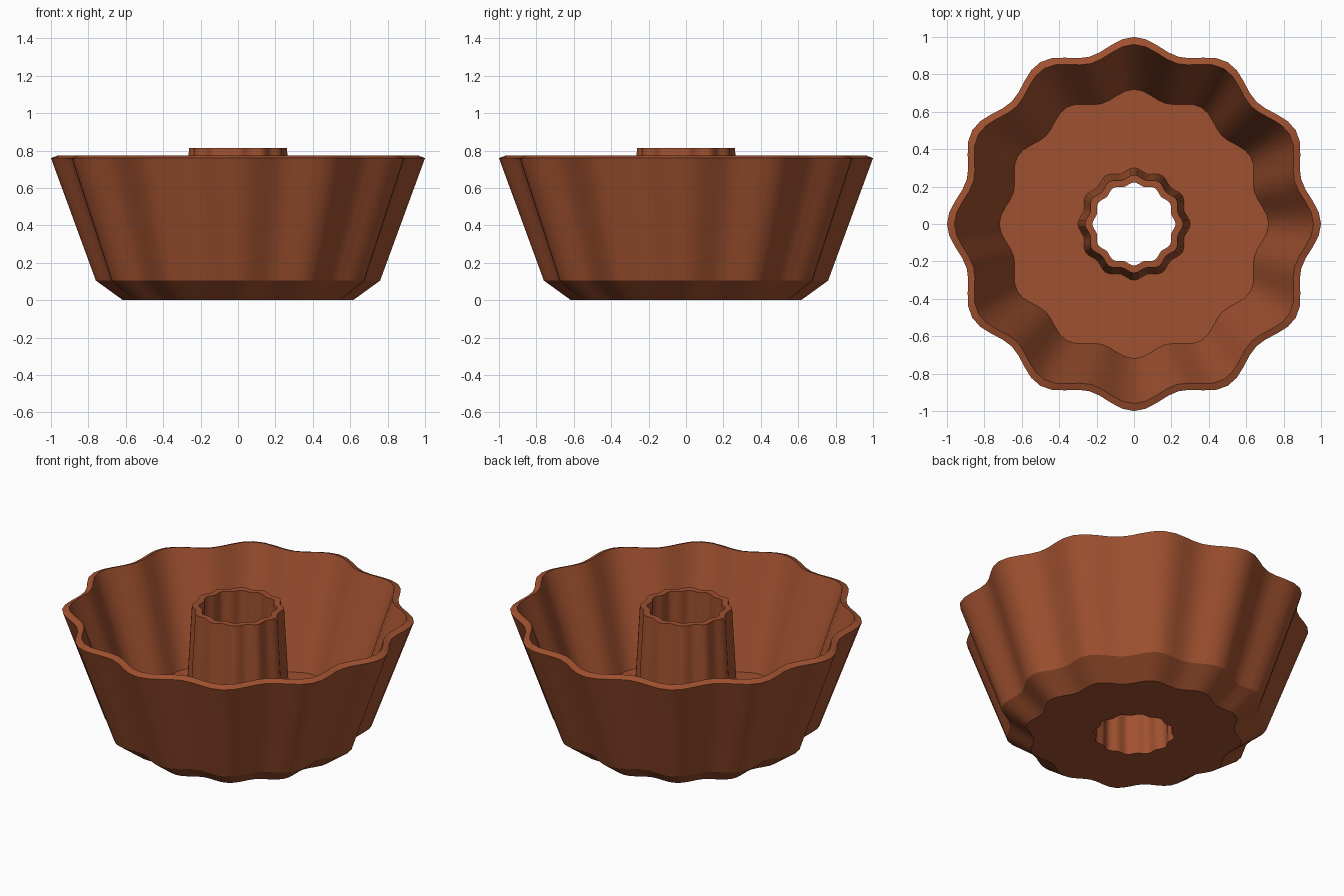
import bpy
import bmesh
import math

cube = bpy.data.objects.get("Cube")
if cube:
    bpy.data.objects.remove(cube, do_unlink=True)

LOBES = 12
SEGMENTS = LOBES * 8
WAVE = 0.0375

# Terracotta colour
clay = bpy.data.materials.new("terracotta_brown")
clay.use_nodes = True
colour = (0.35, 0.082, 0.029, 1)
clay.diffuse_color = colour
clay.node_tree.nodes["Principled BSDF"].inputs["Base Color"].default_value = colour


def fluted_lathe(name, profile):
    """Spin a closed (radius, height) profile, rippling the radius into lobes."""
    bm = bmesh.new()
    columns = []
    for i in range(SEGMENTS):
        a = math.tau * i / SEGMENTS
        ripple = 1 - WAVE + WAVE * math.cos(LOBES * a)
        columns.append([bm.verts.new((r * ripple * math.cos(a), r * ripple * math.sin(a), z))
                        for r, z in profile])
    n = len(profile)
    for i in range(SEGMENTS):
        here, there = columns[i], columns[(i + 1) % SEGMENTS]
        for j in range(n):
            k = (j + 1) % n
            bm.faces.new((here[j], there[j], there[k], here[k]))
    bmesh.ops.recalc_face_normals(bm, faces=bm.faces)
    mesh = bpy.data.meshes.new(name)
    bm.to_mesh(mesh)
    bm.free()
    mesh.materials.append(clay)
    obj = bpy.data.objects.new(name, mesh)
    bpy.context.collection.objects.link(obj)
    bpy.ops.object.select_all(action='DESELECT')
    obj.select_set(True)
    bpy.context.view_layer.objects.active = obj
    bpy.ops.object.shade_smooth_by_angle(angle=math.radians(30))
    return obj


# Whole pan: underside, flared wall, rim, floor and hollow centre tube
fluted_lathe("fluted_ring_pan", [
    (0.23, 0.0), (0.615, 0.0),        # underside
    (0.76, 0.105), (1.0, 0.76),       # lower bevel and outer wall
    (0.96, 0.775), (0.72, 0.12),      # tilted rim and inner wall
    (0.30, 0.12), (0.262, 0.815),     # floor and tube outside
    (0.222, 0.815),                   # tube lip, then bore back down
])
